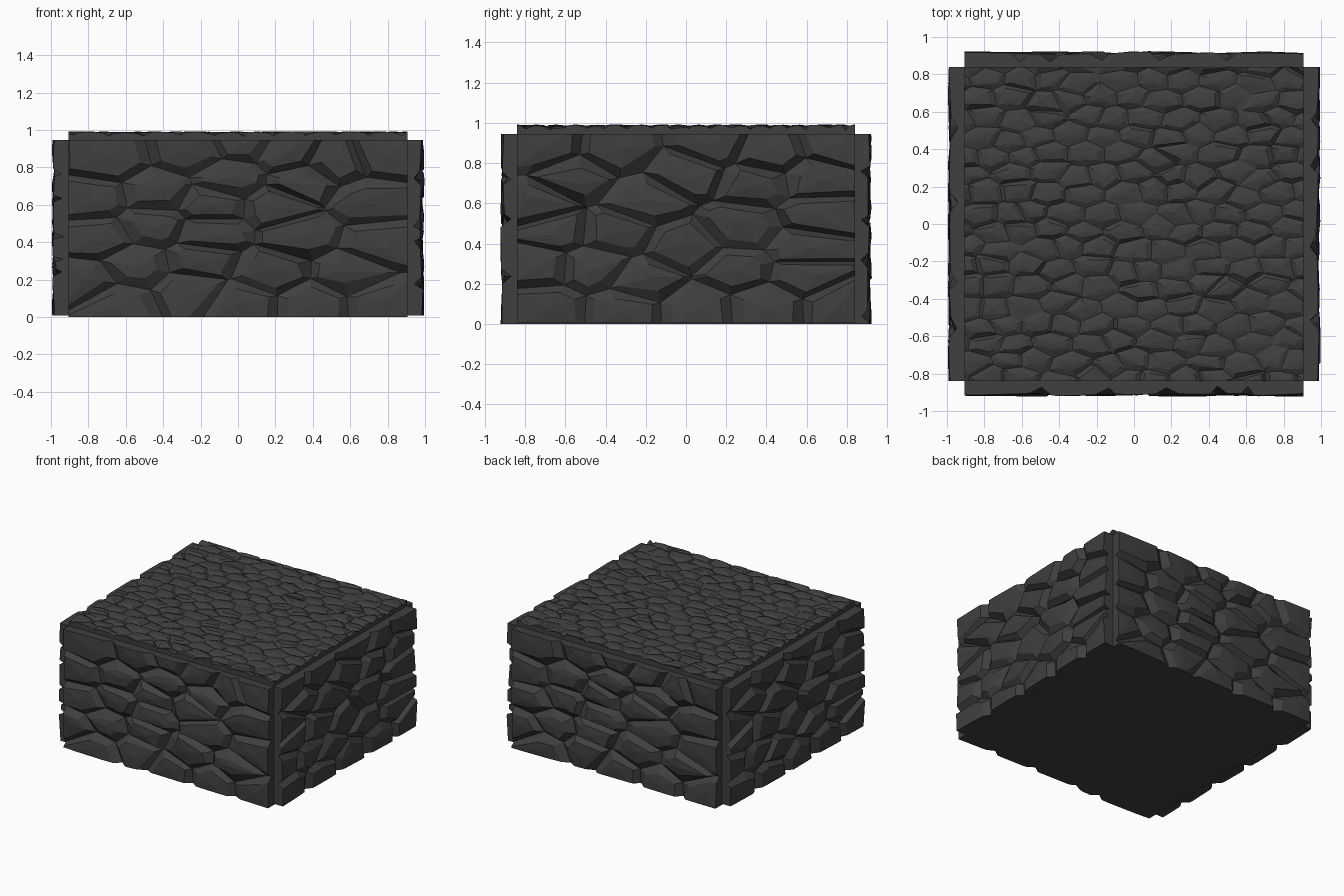
import bpy, bmesh, random, math
from mathutils import Vector, Matrix

if "Cube" in bpy.data.objects:
    bpy.data.objects.remove(bpy.data.objects["Cube"])

random.seed(4)
STRETCH = 1.6   # stones are wider than they are tall

mat = bpy.data.materials.new("dark_stone")
mat.diffuse_color = (0.05, 0.05, 0.05, 1)
mat.use_nodes = True
mat.node_tree.nodes["Principled BSDF"].inputs["Base Color"].default_value = mat.diffuse_color


def clip(poly, mid, nrm):
    """Keep the part of a 2D polygon behind a line."""
    out = []
    for a, b in zip(poly, poly[1:] + poly[:1]):
        da, db = (a - mid).dot(nrm), (b - mid).dot(nrm)
        if da <= 0:
            out.append(a)
        if da * db < 0:
            out.append(a.lerp(b, da / (da - db)))
    return out


def cells(seeds, u0, u1, v0, v1):
    """Voronoi cells of the seeds, stretched sideways."""
    m = 0.06
    pts = [Vector((u, v * STRETCH)) for u, v in seeds]
    box = [Vector((u, v * STRETCH)) for u, v in
           ((u0 - m, v0 - m), (u1 + m, v0 - m), (u1 + m, v1 + m), (u0 - m, v1 + m))]
    for p in pts:
        poly = box
        for q in pts:
            if q is not p:
                poly = clip(poly, (p + q) / 2, q - p)
        clean = [a for a, b in zip(poly, poly[1:] + poly[:1]) if (a - b).length > 1e-3]
        if len(clean) > 2:
            yield [Vector((a.x, a.y / STRETCH)) for a in clean]


def stone_panel(name, seeds, rect, groove, peak, gap, U, V, base):
    """Relief of chipped stones on a rectangle, cut flat at its border."""
    u0, u1, v0, v1 = rect
    bm = bmesh.new()
    for poly in cells(seeds, *rect):
        c = sum(poly, Vector((0, 0))) / len(poly)
        tu, tv = random.uniform(-.05, .05), random.uniform(-.08, .08)
        top = peak * random.uniform(.82, .94)
        outer, inner = [], []
        for p in poly:
            h = groove * (1 + .25 * math.sin(37 * p.x + 51 * p.y))
            outer.append(bm.verts.new((p.x, p.y, h)))
            d = c - p
            q = p + d * min(.6, gap * random.uniform(.7, 1.4) / d.length)
            e = q - c
            inner.append(bm.verts.new((q.x, q.y, min(peak, top - peak * .06 + tu * e.x + tv * e.y))))
        mid = bm.verts.new((c.x, c.y, min(peak, top + peak * .04)))
        n = len(poly)
        for i in range(n):
            j = (i + 1) % n
            bm.faces.new((outer[i], outer[j], inner[j], inner[i]))
            bm.faces.new((inner[i], inner[j], mid))
    bmesh.ops.remove_doubles(bm, verts=bm.verts, dist=1e-4)
    # trim to the rectangle
    for co, no in (((u0, 0, 0), (-1, 0, 0)), ((u1, 0, 0), (1, 0, 0)),
                   ((0, v0, 0), (0, -1, 0)), ((0, v1, 0), (0, 1, 0))):
        bmesh.ops.bisect_plane(bm, geom=bm.verts[:] + bm.edges[:] + bm.faces[:],
                               plane_co=co, plane_no=no, clear_outer=True)
    # straight rim down to the core
    rim = bmesh.ops.extrude_edge_only(bm, edges=[e for e in bm.edges if e.is_boundary])
    for v in rim["geom"]:
        if isinstance(v, bmesh.types.BMVert):
            v.co.z = 0
    bmesh.ops.recalc_face_normals(bm, faces=bm.faces)
    U, V = Vector(U), Vector(V)
    N = U.cross(V)
    M = Matrix((U, V, N)).transposed().to_4x4()
    bm.transform(Matrix.Translation(N * base) @ M)
    finish(name, bm)


def finish(name, bm):
    me = bpy.data.meshes.new(name)
    bm.to_mesh(me)
    bm.free()
    me.materials.append(mat)
    bpy.context.collection.objects.link(bpy.data.objects.new(name, me))


# solid core
core = bmesh.new()
bmesh.ops.create_cube(core, size=1)
core.transform(Matrix.Translation((0, 0, .4725)) @ Matrix.Diagonal((1.81, 1.68, .945, 1)))
finish("core_block", core)

# stone centres on the long walls and on the side walls
long_wall = [(-.05, .74), (-.43, .66), (-.7, .84), (-.78, .63), (-.25, .88), (.02, .93), (.27, .87),
             (.52, .82), (.78, .86), (.35, .72), (.7, .62), (.22, .59), (.33, .44), (-.15, .45),
             (-.45, .49), (-.75, .42), (.76, .39), (-.55, .27), (-.2, .3), (.18, .24), (.6, .23),
             (-.82, .19), (-.65, .07), (-.25, .14), (.02, .07), (.4, .07), (.77, .08), (-.15, .6)]
side_wall = [(-.7, .88), (-.55, .73), (-.35, .86), (0, .75), (.13, .89), (.42, .84), (.75, .88),
             (.65, .72), (.35, .7), (-.2, .62), (-.74, .59), (.28, .48), (.66, .54), (-.65, .46),
             (-.36, .45), (.6, .38), (0, .38), (-.74, .29), (-.46, .28), (.25, .27), (-.2, .21),
             (.6, .24), (.76, .1), (.4, .09), (.05, .08), (-.3, .07), (-.7, .08)]
Z = (0, 0, 1)
for name, s in (("front_wall", 1), ("back_wall", -1)):
    stone_panel(name, long_wall, (-.905, .905, 0, .945), .03, .085, .055, (s, 0, 0), Z, .84)
for name, s in (("right_wall", 1), ("left_wall", -1)):
    stone_panel(name, side_wall, (-.84, .84, .008, .945), .035, .093, .055, (0, s, 0), Z, .905)

# smaller cobbles on top, in staggered jittered rows
cobbles = [(-.95 + .175 * (i + .5 * (j % 2)) + random.uniform(-.055, .055),
            -.84 + .1 * j + random.uniform(-.03, .03)) for j in range(18) for i in range(12)]
stone_panel("top_cobbles", cobbles, (-.905, .905, -.84, .84), .026, .048, .03,
            (1, 0, 0), (0, 1, 0), .945)
